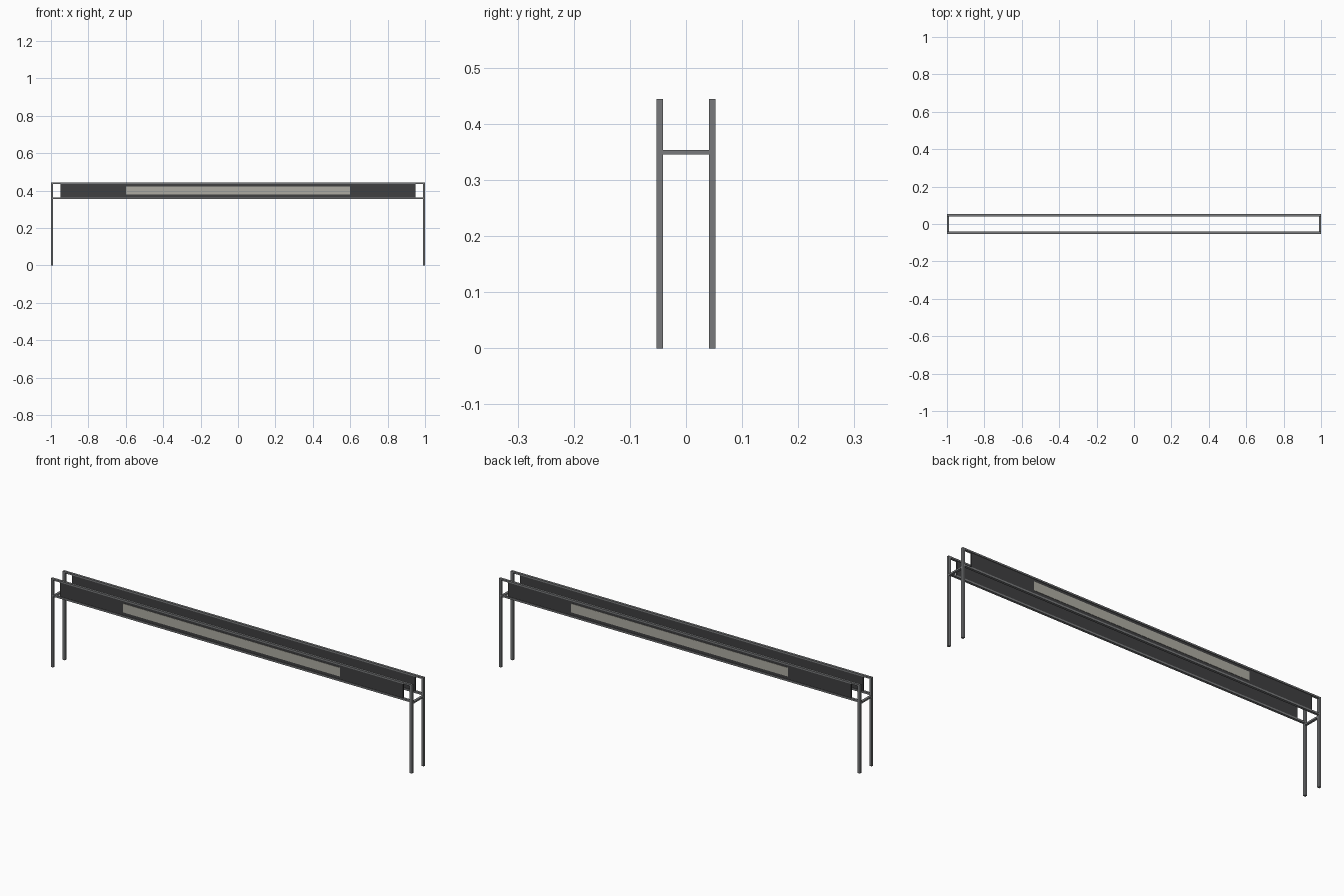
import bpy

if "Cube" in bpy.data.objects:
    bpy.data.objects.remove(bpy.data.objects["Cube"])


def material(name, color):
    m = bpy.data.materials.new(name)
    m.diffuse_color = color
    m.use_nodes = True
    m.node_tree.nodes["Principled BSDF"].inputs["Base Color"].default_value = m.diffuse_color
    return m


STEEL = material("grey_steel", (0.19, 0.195, 0.2, 1))
DARK = material("dark_panel", (0.05, 0.05, 0.052, 1))
LIGHT = material("pale_strip", (0.42, 0.41, 0.36, 1))


def box(name, lo, hi, mat):
    bpy.ops.mesh.primitive_cube_add(size=1, location=[(a + b) / 2 for a, b in zip(lo, hi)])
    ob = bpy.context.object
    ob.name = name
    ob.scale = [abs(b - a) for a, b in zip(lo, hi)]
    bpy.ops.object.transform_apply(location=False, rotation=False, scale=True)
    ob.data.materials.append(mat)


T = 0.012                 # square tube width
X, Y, H = 1.0, 0.053, 0.444

for side, s in (("front", -1), ("back", 1)):
    y0, y1 = sorted((s * Y, s * (Y - T)))
    # corner posts
    for end, e in (("left", -1), ("right", 1)):
        x0, x1 = sorted((e * X, e * (X - T)))
        box(f"{side}_{end}_post", (x0, y0, 0), (x1, y1, H), STEEL)
    # long rails
    box(f"{side}_top_rail", (-X + T, y0, H - 0.008), (X - T, y1, H), STEEL)
    box(f"{side}_lower_rail", (-X + T, y0, 0.355), (X - T, y1, 0.364), STEEL)
    # dark panel between the rails
    p0, p1 = sorted((s * 0.044, s * 0.050))
    box(f"{side}_panel", (-0.95, p0, 0.364), (0.95, p1, H - 0.008), DARK)
    # pale strip on the outer face
    q0, q1 = sorted((s * 0.049, s * 0.0515))
    box(f"{side}_strip", (-0.6, q0, 0.379), (0.6, q1, 0.423), LIGHT)

# end crossbars
for end, e in (("left", -1), ("right", 1)):
    x0, x1 = sorted((e * X, e * (X - T)))
    box(f"{end}_crossbar", (x0, -Y + T, 0.345), (x1, Y - T, 0.353), STEEL)
